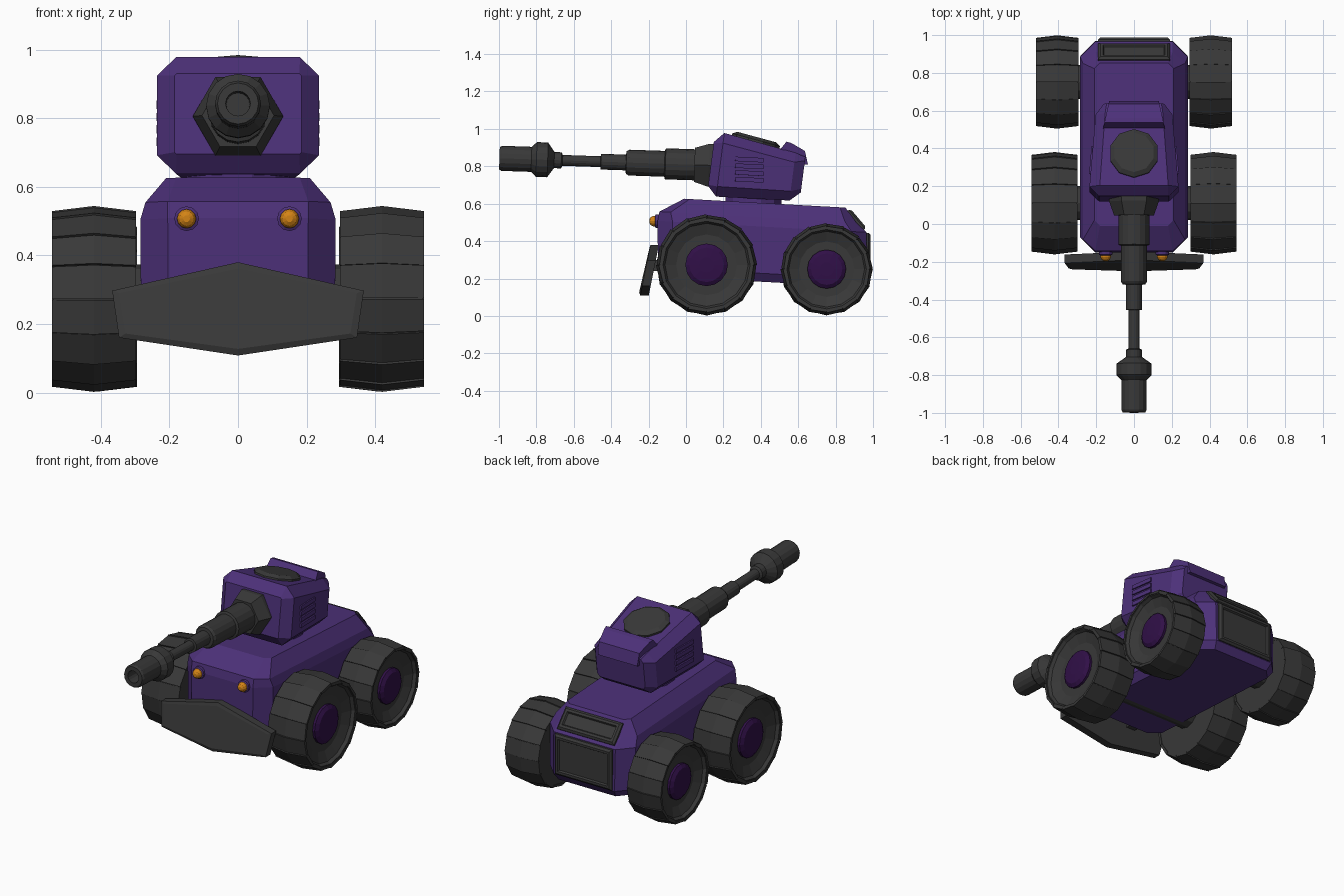
import bpy, bmesh, math
from mathutils import Vector, Matrix

if "Cube" in bpy.data.objects:
    bpy.data.objects.remove(bpy.data.objects["Cube"])


def material(name, rgb):
    m = bpy.data.materials.new(name)
    m.diffuse_color = (*rgb, 1)
    m.use_nodes = True
    m.node_tree.nodes["Principled BSDF"].inputs["Base Color"].default_value = m.diffuse_color
    return m


PURPLE = material("hull purple", (0.073, 0.030, 0.190))
GREY = material("dark grey", (0.040, 0.040, 0.040))
PLUM = material("hub plum", (0.030, 0.005, 0.064))
ORANGE = material("lamp orange", (0.65, 0.23, 0.008))


def loft(bm, rings):
    """Bridge rings of equal length and cap both ends."""
    vs = [[bm.verts.new(p) for p in r] for r in rings]
    n = len(vs[0])
    for a, b in zip(vs, vs[1:]):
        for i in range(n):
            j = (i + 1) % n
            bm.faces.new((a[i], a[j], b[j], b[i]))
    return bm.faces.new(vs[0]), bm.faces.new(vs[-1])


def finish(bm, name, mat, matrix=None):
    bmesh.ops.recalc_face_normals(bm, faces=bm.faces)
    me = bpy.data.meshes.new(name)
    bm.to_mesh(me)
    bm.free()
    me.materials.append(mat)
    ob = bpy.data.objects.new(name, me)
    if matrix:
        ob.matrix_world = matrix
    bpy.context.collection.objects.link(ob)
    return ob


def solid(name, mat, rings, matrix=None):
    bm = bmesh.new()
    loft(bm, rings)
    return finish(bm, name, mat, matrix)


def turned(profile, n, axis, phase=0.0):
    """Circles of (position, radius) along the x, y or z axis."""
    rings = []
    for t, r in profile:
        ring = []
        for i in range(n):
            a = math.tau * (i + phase) / n
            c, s = r * math.cos(a), r * math.sin(a)
            ring.append({'x': (t, c, s), 'y': (c, t, s), 'z': (c, s, t)}[axis])
        rings.append(ring)
    return rings


def octagon(hx, lo, hi, cx, cy):
    return [(-hx, lo + cy), (-hx + cx, lo), (hx - cx, lo), (hx, lo + cy),
            (hx, hi - cy), (hx - cx, hi), (-hx + cx, hi), (-hx, hi - cy)]


def box_rings(sx, sy, sz):
    return [[(x, y, z) for x, y in ((-sx, -sy), (sx, -sy), (sx, sy), (-sx, sy))] for z in (-sz, sz)]


# Hull: stacked chamfered outlines, leaning down to the rear
hull = []
for z, hx, y0, y1, cx, cy in ((.205, .25, -.11, .94, .06, .06), (.25, .283, -.15, .97, .08, .08),
                              (.50, .285, -.152, .965, .08, .08), (.55, .27, -.142, .91, .065, .06),
                              (.626, .21, -.01, .853, .03, .03)):
    hull.append([(x, y, z - .055 * y) for x, y in octagon(hx, y0, y1, cx, cy)])
solid("hull", PURPLE, hull)

# Turret neck and turret
solid("turret_neck", PURPLE, turned([(.58, .155), (.66, .155)], 12, 'z', .5),
      Matrix.Translation((0, .36, 0)))
turret = []
for y, hx, z0, z1, cx, cz in ((.115, .185, .695, .93, .006, .006), (.165, .236, .638, .978, .055, .054),
                              (.56, .203, .617, .872, .05, .05), (.615, .16, .66, .85, .015, .02)):
    turret.append([(x, y + .13 * (z - .67), z) for x, z in octagon(hx, z0, z1, cx, cz)])
solid("turret", PURPLE, turret)

# Raised lip at the turret rear
lip = ((.50, .885), (.537, .932), (.562, .925), (.636, .882), (.652, .81), (.54, .80))
solid("turret_lip", PURPLE, [[(s * (.158 - .22 * (y - .53)), y, z) for y, z in lip] for s in (-1, 1)])

# Hatch on the sloping turret roof
solid("hatch", GREY, turned([(-.02, .132), (.012, .132), (.027, .108)], 10, 'z', .5),
      Matrix.Translation((0, .372, .930)) @ Matrix.Rotation(-math.atan(.27), 4, 'X'))

# Side vent slats
for side in (-1, 1):
    for k in range(4):
        m = (Matrix.Translation((side * .2195, .338, .728 + .036 * k))
             @ Matrix.Rotation(side * .084, 4, 'Z') @ Matrix.Rotation(-.05, 4, 'X'))
        solid("vent_slat", PURPLE, box_rings(.012, .075, .012), m)

# Gun: hexagonal mantlet and stepped barrel, raised slightly
aim = Matrix.Translation((0, .045, .808)) @ Matrix.Rotation(-.0335, 4, 'X')
solid("gun_mantlet", GREY, turned([(.12, .132), (.075, .132), (.0, .105)], 6, 'y'), aim)
barrel = ((.02, .083), (-.155, .083), (-.16, .069), (-.35, .069), (-.365, .060), (-.367, .042),
          (-.50, .042), (-.502, .029), (-.705, .029), (-.712, .043), (-.75, .043), (-.785, .093),
          (-.845, .093), (-.872, .067), (-1.03, .067), (-1.043, .060), (-1.043, .036), (-.96, .034))
solid("gun_barrel", GREY, turned(barrel, 16, 'y'), aim)


# Wheels: turned tyre, overlapping tread blocks, domed hub
def wheel(name, side, x0, x1, y, z, R, n=16):
    w = (x1 - x0) / 2
    place = Matrix.Translation((side * (x0 + w), y, z))
    if side < 0:
        place = place @ Matrix.Rotation(math.pi, 4, 'Z')
    bm = bmesh.new()
    q = w - .004
    loft(bm, turned([(-q, .5 * R), (-q, .915 * R), (0, .965 * R), (q, .915 * R), (q, .86 * R),
                     (q - .018, .82 * R), (q - .04, .60 * R), (q - .04, .2 * R)], n, 'x'))
    step = math.tau / n
    for i in range(n):
        a, b = i * step, (i + .97) * step
        rings = []
        for x, k in ((-w, .945), (0, 1.0), (w, .945)):
            pts = ((k * R, a), (k * R * .982, b), (.88 * R, b), (.88 * R, a))
            rings.append([(x, r * math.cos(t), r * math.sin(t)) for r, t in pts])
        loft(bm, rings)
    finish(bm, name + "_tyre", GREY, place)
    solid(name + "_hub", PLUM, turned([(w - .07, .42 * R), (w - .03, .42 * R), (w - .016, .34 * R),
                                       (w - .012, .15 * R)], n, 'x'), place)


for label, x0, x1, y, z, R in (("front_wheel", .298, .543, .110, .273, .271),
                               ("rear_wheel", .295, .519, .752, .250, .247)):
    for side in (-1, 1):
        wheel(label, side, x0, x1, y, z, R)
    solid(label + "_axle", GREY, turned([(-.32, .09), (.32, .09)], 12, 'x'), Matrix.Translation((0, y, z + .01)))

# Front blade: six-sided plate leaning forward at the foot, raised face
outline = ((0, .38), (.367, .297), (.347, .16), (0, .108), (-.347, .16), (-.367, .297))


def blade_ring(offset, k=1.0):
    return [(x * k, offset - .19 - .20 * (.38 - z), .245 + (z - .245) * (k if k == 1 else .86)) for x, z in outline]


solid("front_blade", GREY, [blade_ring(.045), blade_ring(.0), blade_ring(-.006, .945)])
for side in (-1, 1):
    solid("blade_arm", GREY, box_rings(.03, .05, .03), Matrix.Translation((side * .12, -.15, .27)))

# Headlights
for side in (-1, 1):
    m = Matrix.Translation((side * .15, 0, .507))
    solid("lamp_ring", PURPLE, turned([(-.13, .036), (-.162, .036), (-.166, .028)], 12, 'y'), m)
    solid("lamp", ORANGE, turned([(-.14, .028), (-.175, .028), (-.189, .021), (-.196, .010)], 12, 'y'), m)


# Rear panels: plates with a sunken centre
def panel(name, sx, sy, depth, matrix):
    bm = bmesh.new()
    rings = []
    for k, z in ((0, -depth), (0, .008), (.012, .018), (.026, .018), (.032, .008)):
        rings.append([(a * (sx - k), b * (sy - k), z) for a, b in ((-1, -1), (1, -1), (1, 1), (-1, 1))])
    loft(bm, rings)
    finish(bm, name, GREY, matrix)


panel("rear_panel", .19, .122, .02, Matrix.Translation((0, .969, .322)) @ Matrix.Rotation(-math.pi / 2, 4, 'X'))
panel("rear_grille", .19, .066, .03, Matrix.Translation((0, .908, .511)) @ Matrix.Rotation(-.87, 4, 'X'))
